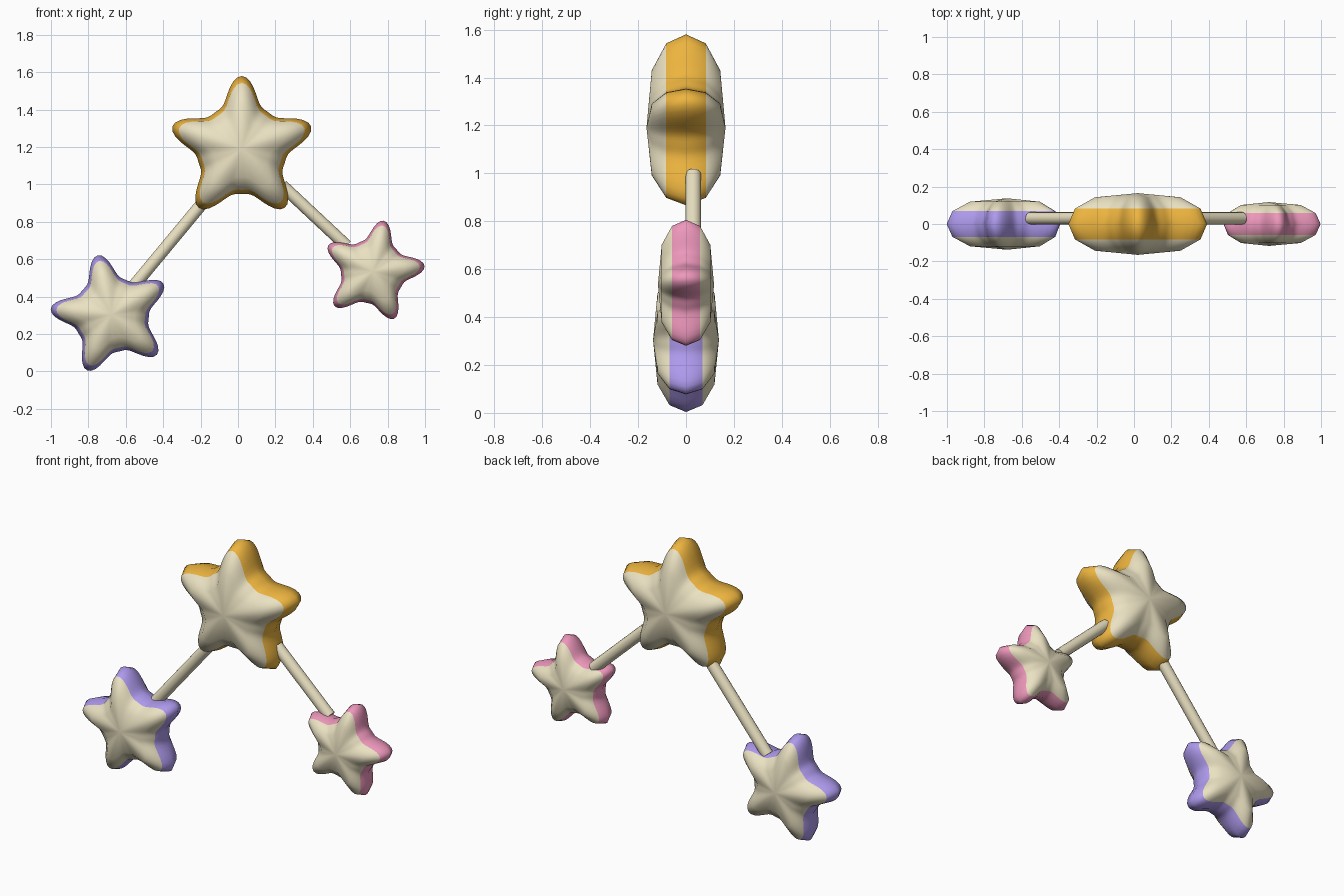
import bpy, bmesh
from math import cos, sin, pi, radians
from mathutils import Vector

if "Cube" in bpy.data.objects:
    bpy.data.objects.remove(bpy.data.objects["Cube"])


def material(name, rgb):
    m = bpy.data.materials.new(name)
    m.diffuse_color = (*rgb, 1)
    m.use_nodes = True
    m.node_tree.nodes["Principled BSDF"].inputs["Base Color"].default_value = m.diffuse_color
    return m


cream = material("cream", (0.83, 0.76, 0.54))
gold = material("gold", (0.85, 0.46, 0.05))
violet = material("violet", (0.42, 0.32, 0.84))
pink = material("pink", (0.85, 0.31, 0.50))


def finish(bm, name, mats):
    bmesh.ops.recalc_face_normals(bm, faces=bm.faces)
    me = bpy.data.meshes.new(name)
    bm.to_mesh(me)
    bm.free()
    for m in mats:
        me.materials.append(m)
    for p in me.polygons:
        p.use_smooth = True
    ob = bpy.data.objects.new(name, me)
    bpy.context.collection.objects.link(ob)
    return ob


# Puffy star: star outline swept over a domed depth profile, rim band coloured
def star(name, cx, cz, radius, rot, rim):
    n, depth = 100, radius * 0.423
    bm = bmesh.new()
    rings = []
    for lat in (-60, -30, 0, 30, 60):
        a = radians(lat)
        scale, y = cos(a) ** 0.7, depth * sin(a)
        ring = []
        for i in range(n):
            t = 2 * pi * i / n
            r = radius * scale * (0.62 + 0.38 * ((1 + cos(5 * t)) / 2) ** 2)
            u = t + radians(rot)
            ring.append(bm.verts.new((cx + r * cos(u), y, cz + r * sin(u))))
        rings.append(ring)
    for k in range(4):
        for i in range(n):
            j = (i + 1) % n
            f = bm.faces.new((rings[k][i], rings[k][j], rings[k + 1][j], rings[k + 1][i]))
            f.material_index = 1 if k in (1, 2) else 0
    for ring, y in ((rings[0], -depth), (rings[-1], depth)):
        c = bm.verts.new((cx, y, cz))
        for i in range(n):
            bm.faces.new((ring[i], ring[(i + 1) % n], c))
    return finish(bm, name, (cream, rim))


# Connecting rod between two points
def rod(name, p, q, radius=0.033):
    p, q = Vector(p), Vector(q)
    d = q - p
    bm = bmesh.new()
    bmesh.ops.create_cone(bm, cap_ends=True, segments=16, radius1=radius,
                          radius2=radius, depth=d.length)
    bm.transform(d.to_track_quat('Z', 'Y').to_matrix().to_4x4())
    bmesh.ops.translate(bm, verts=bm.verts, vec=(p + q) / 2)
    ob = finish(bm, name, (cream,))
    bpy.context.view_layer.objects.active = ob
    ob.select_set(True)
    bpy.ops.object.shade_smooth_by_angle(angle=radians(40))
    ob.select_set(False)


star("large_star", 0.02, 1.19, 0.39, 90, gold)
star("left_star", -0.678, 0.304, 0.325, 102.7, violet)
star("right_star", 0.722, 0.535, 0.277, 78, pink)
rod("left_rod", (-0.165, 0.93, 0.03)[0::2] and (-0.165, 0.03, 0.93), (-0.555, 0.03, 0.46))
rod("right_rod", (0.235, 0.03, 0.995), (0.58, 0.03, 0.672))
